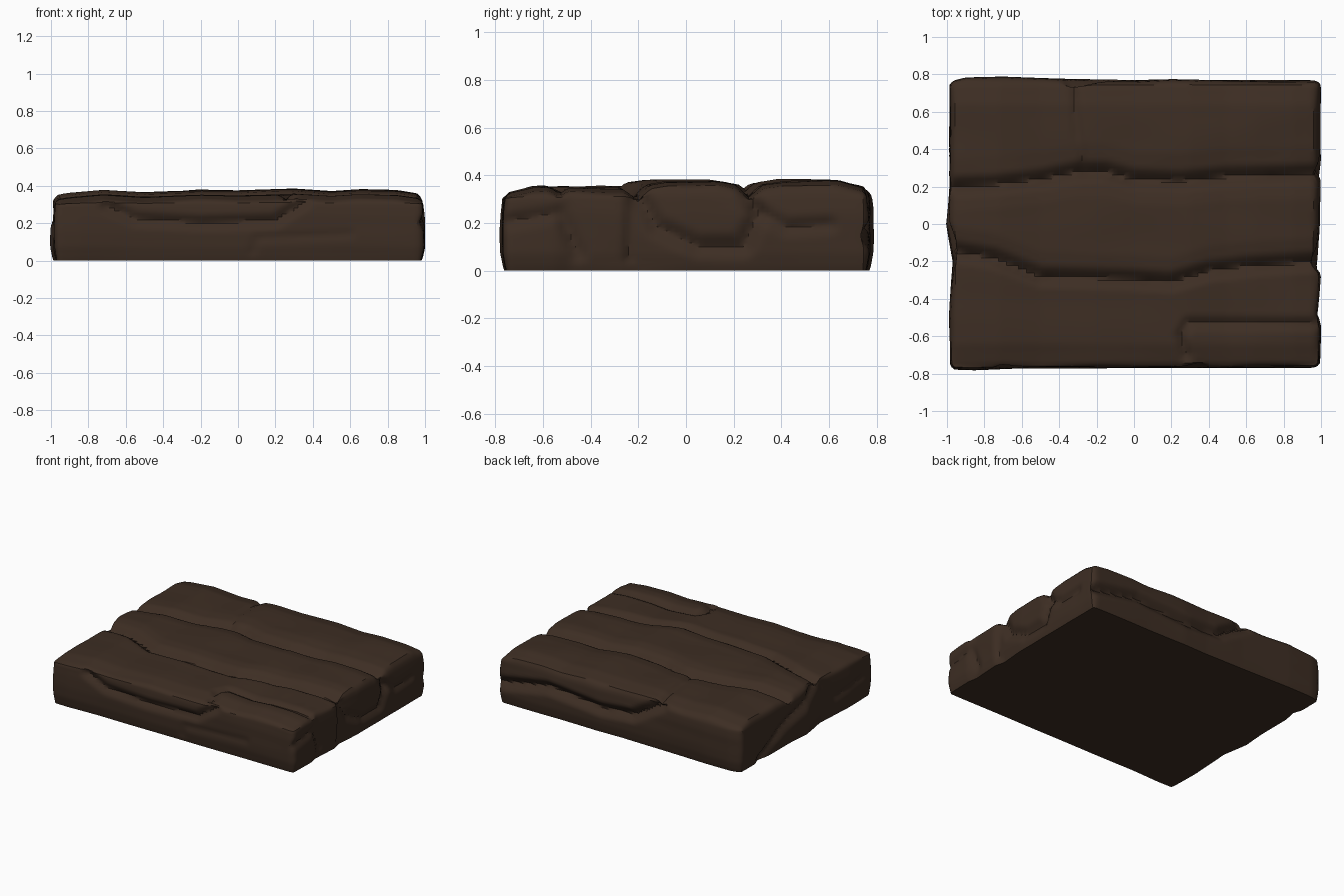
import bpy, bmesh, math
from mathutils import Vector, noise

if "Cube" in bpy.data.objects:
    bpy.data.objects.remove(bpy.data.objects["Cube"])

HX, HY, BASE, TOP, R = 0.98, 0.765, 0.008, 0.34, 0.028


def interp(pts, t):
    """Piecewise linear curve through (t, value) pairs."""
    if t <= pts[0][0]:
        return pts[0][1]
    for (a, va), (b, vb) in zip(pts, pts[1:]):
        if t <= b:
            return va + (vb - va) * (t - a) / (b - a)
    return pts[-1][1]


def groove(u, v, path, width, depth):
    """Depth of a V groove that follows a polyline on a face."""
    p, best = Vector((u, v)), 9.0
    for a, b in zip(path, path[1:]):
        a, b = Vector(a), Vector(b)
        d = b - a
        t = max(0, min(1, (p - a).dot(d) / d.length_squared))
        best = min(best, (p - a - d * t).length)
    return depth * max(0, 1 - best / width) ** 1.3


def wobble(u, v, w, amount):
    return amount * noise.noise(Vector((u, v, w)))


# plank seams on the top
SEAM_A = [(-1, .2), (-.75, .21), (-.5, .24), (-.3, .28), (-.15, .28), (0, .24), (.25, .23), (.5, .255), (1, .27)]
SEAM_B = [(-1, -.14), (-.75, -.18), (-.5, -.28), (0, -.295), (.2, -.31), (.4, -.25), (.6, -.225), (1, -.2)]
SEAM_C = [(.28, -.7), (.25, -.6), (.29, -.53), (1, -.535)]
SEAM_D = [(-.27, .29), (-.3, .5), (-.32, .77)]

LEFT = [(-.77, 0), (-.5, .005), (-.2, -.015), (0, .02), (.2, .005), (.77, .003)]
RIGHT = [(-.77, .008), (-.55, .015), (-.48, 0), (-.27, .015), (-.2, -.005), (0, .012), (.77, .015)]
FRONT = [(-.98, .008), (-.85, .012), (-.6, .002), (1, 0)]
BACK = [(-.98, -.005), (-.9, .014), (-.7, .018), (-.3, .004), (0, 0), (.2, .008), (.5, 0), (1, 0)]
BULGE = [(0, -.012), (.08, .003), (.15, .004), (.25, .002), (.34, -.008)]
WAVE = [(-1, -.02), (-.9, 0), (-.72, .022), (-.5, .004), (-.2, .02), (0, .014), (.3, .024), (.5, .006), (.65, .018), (.85, .012), (1, -.015)]


def top_out(x, y):
    a, b = y - interp(SEAM_A, x), y - interp(SEAM_B, x)
    if a > 0:        # back plank, stepped at its crack
        h = .012 + .02 * min(1, a / .15) * (1 if x > -.3 else .6)
    elif b > 0:      # raised middle plank
        h = .008 + .022 * min(1, min(-a, b) / .13)
    else:            # front plank with a lower strip
        h = .008 if x > .27 and y < -.53 else .004
    h += interp(WAVE, x) * .75 + wobble(x * 2, y * 5, 3, .007)
    h -= groove(x, y, SEAM_A, .06, .045) + groove(x, y, SEAM_B, .06, .045)
    h -= groove(x, y, SEAM_C, .045, .028) + groove(x, y, SEAM_D, .04, .018)
    return h - .03 * max(0, (abs(y) - .64) / .13)


def front_out(x, z):
    return (interp(FRONT, x) + interp(BULGE, z) + wobble(x * 2, z * 9, 5, .004)
            - groove(x, z, [(-.7, .3), (-.55, .23), (-.2, .21), (.2, .22), (.35, .32)], .05, .03)
            - groove(x, z, [(.08, .06), (.1, .13), (.6, .15)], .04, .008))


def back_out(x, z):
    return (interp(BACK, x) + interp(BULGE, z) + wobble(x * 2, z * 9, 9, .004)
            - groove(x, z, [(1, .15), (.6, .22), (.15, .18), (-.1, .2), (-.33, .34)], .06, .05))


def right_out(y, z):
    return (interp(RIGHT, y) + interp(BULGE, z) + wobble(y * 4, z * 7, 1, .005)
            - groove(y, z, [(-.22, .36), (-.12, .19), (.05, .11), (.24, .11), (.3, .24), (.25, .36)], .06, .032)
            - groove(y, z, [(-.77, .21), (-.53, .25), (-.45, .08)], .05, .02)
            - groove(y, z, [(.3, .26), (.42, .19), (.6, .2)], .05, .022)
            - groove(y, z, [(-.23, .3), (-.24, .06)], .04, .016))


def left_out(y, z):
    return (interp(LEFT, y) + interp(BULGE, z) + wobble(y * 4, z * 7, 7, .005)
            - groove(y, z, [(-.16, .36), (.05, .24), (.3, .16), (.52, .03)], .07, .035)
            - groove(y, z, [(-.65, .18), (-.35, .15), (-.2, .3)], .05, .015))


def shape(p):
    """Round the box edges, then push each side along its normal."""
    x, y, z = p
    q = Vector((max(-HX + R, min(HX - R, x)), max(-HY + R, min(HY - R, y)),
                max(BASE + .012, min(TOP - R, z))))
    n = (p - q).normalized()
    r = R if z > BASE + .012 else min(R, (p - q).length)
    s = q + n * r
    if z <= BASE + 1e-5:
        s.z = BASE
    s.x += n.x * (right_out(y, z) if n.x > 0 else left_out(y, z))
    s.y += n.y * (back_out(x, z) if n.y > 0 else front_out(x, z))
    if n.z > 0:
        s.z += n.z * top_out(x, y)
    return s


# slab: six grids welded into a box
bm = bmesh.new()
NX, NY, NZ = 92, 76, 20
C = Vector((-HX, -HY, BASE))
EX, EY, EZ = Vector((2 * HX, 0, 0)), Vector((0, 2 * HY, 0)), Vector((0, 0, TOP - BASE))
for o, u, v, nu, nv in ((C, EY, EX, NY, NX), (C + EZ, EX, EY, NX, NY),
                        (C, EX, EZ, NX, NZ), (C + EY, EZ, EX, NZ, NX),
                        (C, EZ, EY, NZ, NY), (C + EX, EY, EZ, NY, NZ)):
    g = [[bm.verts.new(o + u * (i / nu) + v * (j / nv)) for j in range(nv + 1)] for i in range(nu + 1)]
    for i in range(nu):
        for j in range(nv):
            bm.faces.new((g[i][j], g[i + 1][j], g[i + 1][j + 1], g[i][j + 1]))
bmesh.ops.remove_doubles(bm, verts=bm.verts, dist=1e-4)
for vert in bm.verts:
    vert.co = shape(vert.co.copy())
low = min(v.co.z for v in bm.verts)
for vert in bm.verts:
    vert.co.z -= low
bmesh.ops.recalc_face_normals(bm, faces=bm.faces)

mesh = bpy.data.meshes.new("wooden_slab")
bm.to_mesh(mesh)
bm.free()
slab = bpy.data.objects.new("wooden_slab", mesh)
bpy.context.collection.objects.link(slab)

wood = bpy.data.materials.new("dark_brown_wood")
wood.diffuse_color = (0.047, 0.027, 0.017, 1)
wood.use_nodes = True
wood.node_tree.nodes["Principled BSDF"].inputs["Base Color"].default_value = wood.diffuse_color
mesh.materials.append(wood)

bpy.context.view_layer.objects.active = slab
slab.select_set(True)
bpy.ops.object.shade_smooth_by_angle(angle=math.radians(35))
